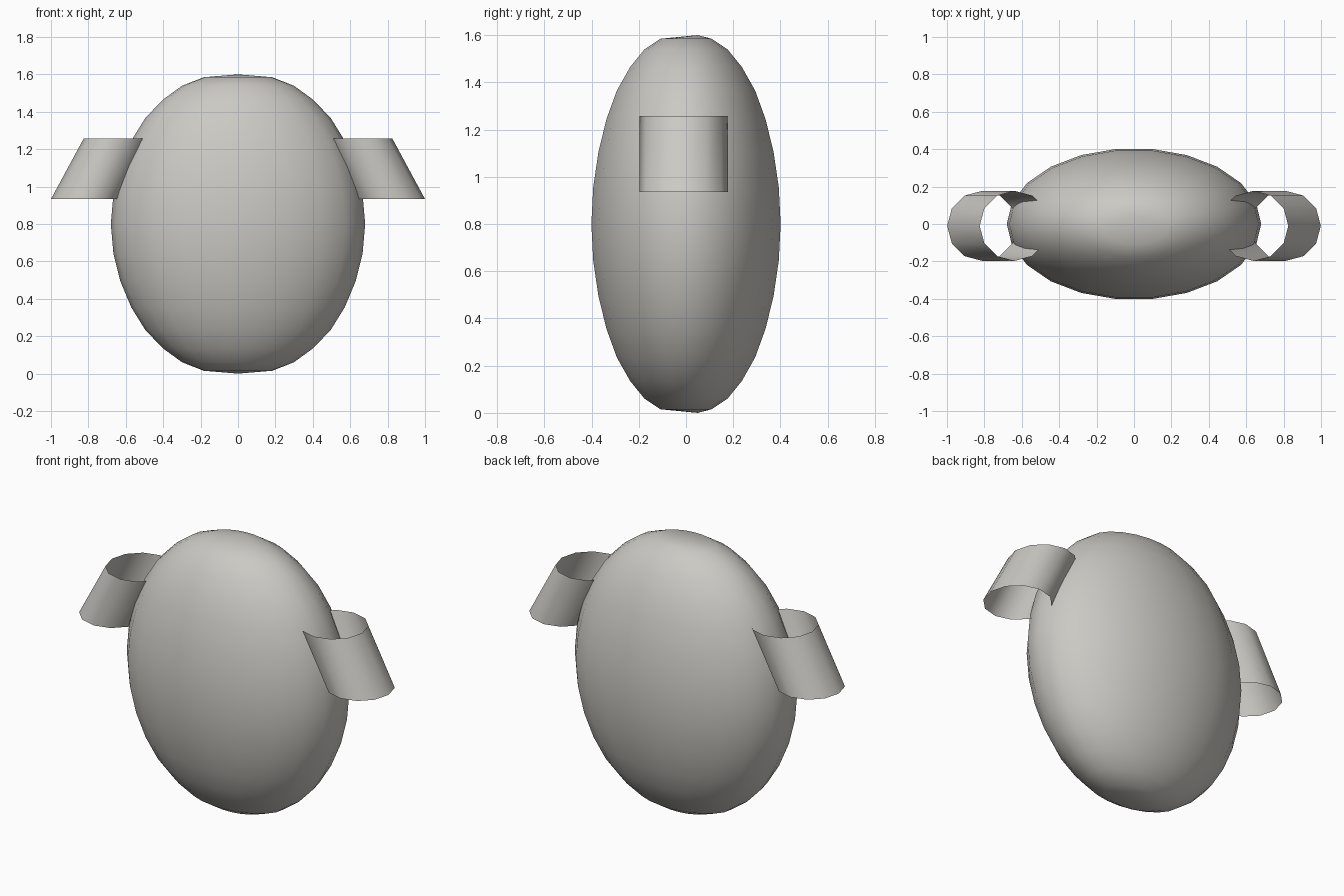
import bpy, math

if "Cube" in bpy.data.objects:
    bpy.data.objects.remove(bpy.data.objects["Cube"])

stone = bpy.data.materials.new("warm grey")
stone.diffuse_color = (0.60, 0.585, 0.55, 1)
stone.use_nodes = True
stone.node_tree.nodes["Principled BSDF"].inputs["Base Color"].default_value = stone.diffuse_color


def make(name, verts, faces):
    mesh = bpy.data.meshes.new(name)
    mesh.from_pydata(verts, [], faces)
    mesh.materials.append(stone)
    obj = bpy.data.objects.new(name, mesh)
    bpy.context.collection.objects.link(obj)
    bpy.ops.object.select_all(action='DESELECT')
    obj.select_set(True)
    bpy.context.view_layer.objects.active = obj
    bpy.ops.object.shade_smooth_by_angle(angle=math.radians(50))
    return obj


def bridge(rings, n):
    return [(r * n + i, r * n + (i + 1) % n, (r + 1) * n + (i + 1) % n, (r + 1) * n + i)
            for r in range(rings - 1) for i in range(n)]


# Flattened egg body: 22 sides, fuller than an ellipsoid near the poles
SEG = 22
half = [0.27, 0.44, 0.59, 0.73, 0.84, 0.925, 0.98]
widths = half + [1.0] + half[::-1]
verts = []
for k, w in enumerate(widths):
    z = 0.8 - 0.8 * math.cos(math.radians(11.25 * (k + 1)))
    for i in range(SEG):
        a = 2 * math.pi * i / SEG
        verts.append((0.68 * w * math.cos(a), 0.405 * w * math.sin(a), z))
faces = bridge(len(widths), SEG)
bottom, top = len(verts), len(verts) + 1
verts += [(0, 0.05, 0.0), (0, 0.05, 1.6)]
last = (len(widths) - 1) * SEG
for i in range(SEG):
    j = (i + 1) % SEG
    faces += [(bottom, j, i), (top, last + i, last + j)]
make("body", verts, faces)

# Open slanted sleeves, thin walled, one on each side
N = 12
for side, name in ((1, "right_sleeve"), (-1, "left_sleeve")):
    verts = []
    for cx, z in ((0.812, 0.935), (0.638, 1.257)):
        for i in range(N):
            a = 2 * math.pi * i / N
            verts.append((side * (cx + 0.187 * math.cos(a)), -0.01 + 0.187 * math.sin(a), z))
    faces = bridge(2, N)
    if side < 0:
        faces = [f[::-1] for f in faces]
    make(name, verts, faces)
